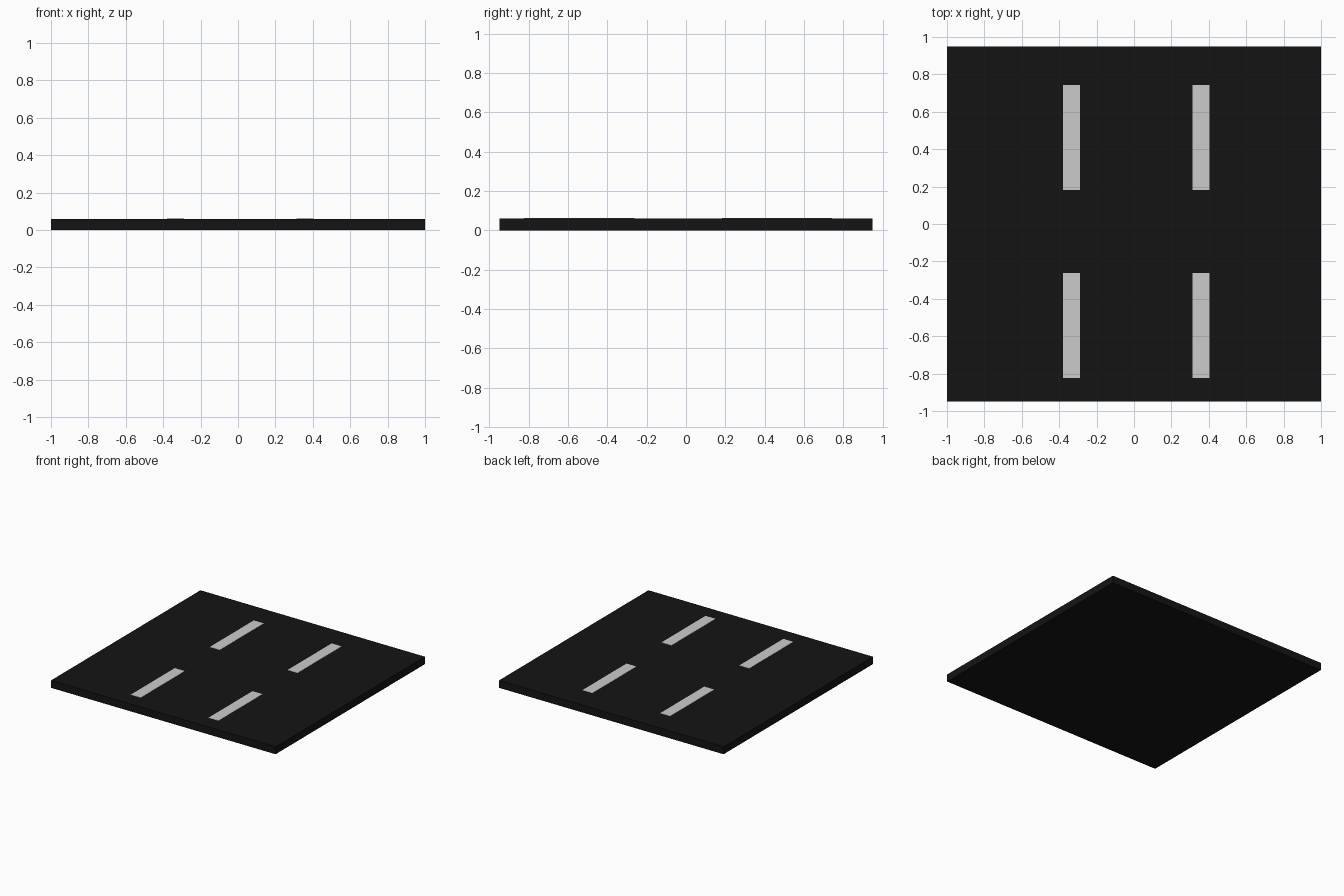
import bpy

if "Cube" in bpy.data.objects:
    bpy.data.objects.remove(bpy.data.objects["Cube"])

def box(name, x0, x1, y0, y1, z0, z1):
    bpy.ops.mesh.primitive_cube_add(size=1, location=((x0 + x1) / 2, (y0 + y1) / 2, (z0 + z1) / 2))
    ob = bpy.context.object
    ob.name = name
    ob.scale = (x1 - x0, y1 - y0, z1 - z0)
    bpy.ops.object.transform_apply(location=False, rotation=False, scale=True)
    return ob

# asphalt slab
asphalt = bpy.data.materials.new("asphalt")
asphalt.diffuse_color = (0.007, 0.007, 0.007, 1)
asphalt.use_nodes = True
asphalt.node_tree.nodes["Principled BSDF"].inputs["Base Color"].default_value = asphalt.diffuse_color
slab = box("road_slab", -1, 1, -0.95, 0.95, 0, 0.06)
slab.data.materials.append(asphalt)

# lane dashes, a hair proud of the surface
for side, x in (("left", -0.335), ("right", 0.358)):
    for end, y in (("front", -0.543), ("back", 0.463)):
        box(f"lane_dash_{side}_{end}", x - 0.045, x + 0.045,
            y - 0.281, y + 0.281, 0.055, 0.062)
